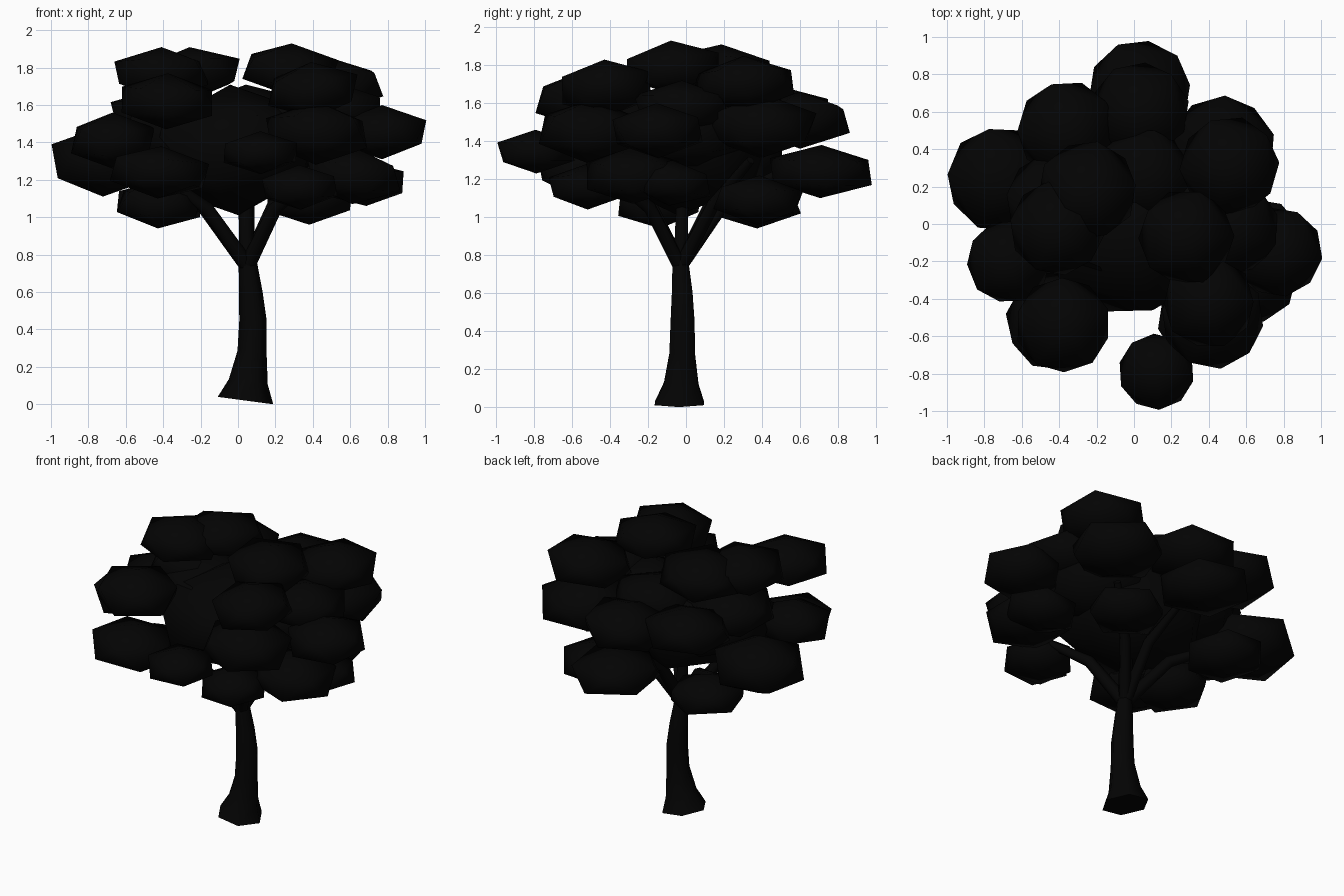
import bpy, bmesh, math, random
from mathutils import Vector, Matrix

if "Cube" in bpy.data.objects:
    bpy.data.objects.remove(bpy.data.objects["Cube"])

random.seed(4)
mat = bpy.data.materials.new("dark")
mat.diffuse_color = (0.001, 0.001, 0.001, 1)
mat.use_nodes = True
mat.node_tree.nodes["Principled BSDF"].inputs["Base Color"].default_value = mat.diffuse_color


def finish(bm, name):
    bmesh.ops.recalc_face_normals(bm, faces=bm.faces)
    for f in bm.faces:
        f.smooth = len(f.verts) < 5
    me = bpy.data.meshes.new(name)
    bm.to_mesh(me)
    bm.free()
    me.materials.append(mat)
    ob = bpy.data.objects.new(name, me)
    bpy.context.collection.objects.link(ob)
    return ob


def tube(name, path, sides, base_tilt=0.0):
    """Tapered tube through (x, y, z, radius) points."""
    bm = bmesh.new()
    rings = []
    pts = [Vector(p[:3]) for p in path]
    for i, p in enumerate(path):
        d = pts[min(i + 1, len(pts) - 1)] - pts[max(i - 1, 0)]
        q = Vector((0, 0, 1)).rotation_difference(d)
        ring = []
        for k in range(sides):
            a = 2 * math.pi * k / sides
            v = pts[i] + q @ Vector((math.cos(a), math.sin(a), 0)) * p[3]
            if i == 0 and base_tilt:
                v.z = p[2] - base_tilt * (v.x - p[0]) / p[3]
            ring.append(bm.verts.new(v))
        rings.append(ring)
    for a, b in zip(rings, rings[1:]):
        for k in range(sides):
            n = (k + 1) % sides
            bm.faces.new((a[k], a[n], b[n], b[k]))
    bm.faces.new(rings[0])
    bm.faces.new(rings[-1])
    return finish(bm, name)


def clump(name, x, y, z, r, h):
    """Flattened icosahedron with a slight random tilt."""
    bm = bmesh.new()
    bmesh.ops.create_icosphere(bm, subdivisions=1, radius=1)
    s = r / 0.88
    m = (Matrix.Translation((x, y, z))
         @ Matrix.Rotation(random.uniform(-0.08, 0.08), 4, 'X')
         @ Matrix.Rotation(random.uniform(-0.08, 0.08), 4, 'Y')
         @ Matrix.Diagonal((s, s, h, 1))
         @ Matrix.Rotation(random.uniform(0, math.tau), 4, 'Z'))
    bm.transform(m)
    return finish(bm, name)


# Trunk with a flared, slightly slanted foot
tube("trunk", [(.04, -.035, .02, .15), (.055, -.025, .12, .105), (.075, -.02, .28, .078),
               (.08, -.018, .45, .073), (.068, -.02, .6, .063), (.05, -.03, .78, .047)], 6, 0.02)

# Branches: mid point and end point, fanning from the fork
for mid, end in [((-.17, -.18, 1.05), (-.38, -.28, 1.2)),
                 ((.2, -.19, 1.05), (.4, -.38, 1.2)),
                 ((.05, .2, 1.07), (.03, .48, 1.23)),
                 ((-.18, .12, 1.05), (-.42, .3, 1.16)),
                 ((.19, .14, 1.06), (.42, .34, 1.3)),
                 ((.04, -.02, 1.05), (.02, 0, 1.25))]:
    tube("branch", [(.05, -.03, .74, .042), (*mid, .037), (*end, .024)], 6)

# Leaf clumps: x, y, z, radius, half height
clumps = [
    # core
    (-.02, -.03, 1.36, .45, .35), (-.28, .08, 1.45, .35, .22), (.28, 0, 1.45, .33, .22),
    # top layer
    (-.41, -.02, 1.77, .25, .14), (-.25, .18, 1.77, .26, .14), (.28, -.07, 1.79, .25, .14),
    (.51, .31, 1.7, .26, .15), (-.38, -.54, 1.62, .25, .15), (.4, -.42, 1.68, .24, .15),
    # middle layer
    (.77, -.15, 1.455, .235, .145), (.03, .6, 1.51, .26, .15), (-.36, .5, 1.54, .26, .15),
    (-.72, .24, 1.3, .275, .19), (-.67, -.2, 1.41, .22, .15), (.12, -.79, 1.345, .2, .115),
    (.47, .4, 1.48, .28, .17), (-.42, .12, 1.55, .26, .14), (.52, -.02, 1.58, .25, .14),
    (.05, .25, 1.56, .26, .15), (.42, -.5, 1.45, .27, .17),
    # lower layer
    (.03, .71, 1.24, .27, .14), (.62, -.28, 1.22, .25, .15), (.68, -.08, 1.18, .21, .12),
    (.33, -.52, 1.16, .2, .12), (.38, .38, 1.09, .23, .13), (-.42, .37, 1.07, .23, .13),
    (-.42, -.14, 1.07, .22, .13), (-.42, -.52, 1.24, .26, .14),
]
for c in clumps:
    clump("leaf_clump", *c)
